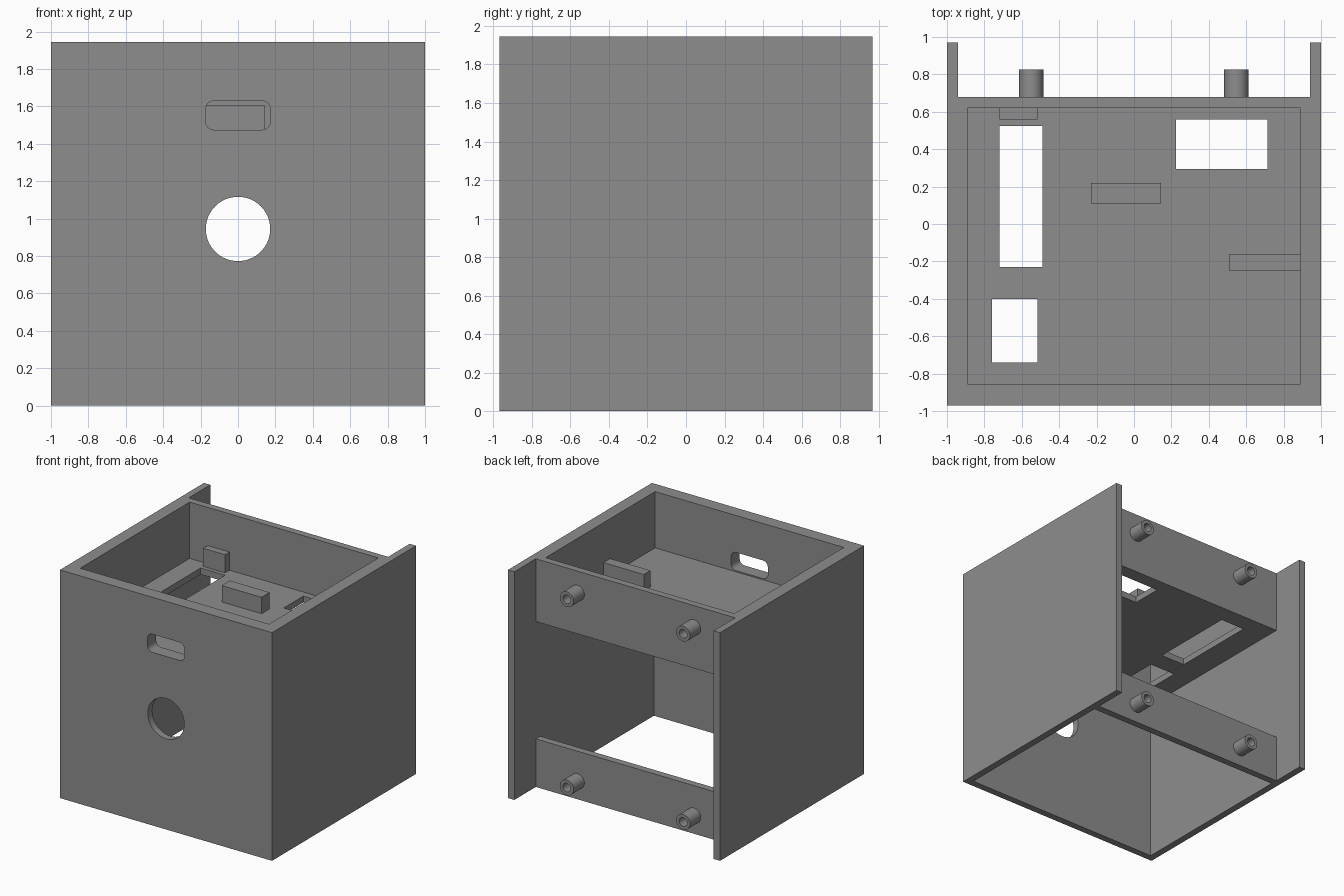
import bpy, bmesh, math
from mathutils import Matrix

if "Cube" in bpy.data.objects:
    bpy.data.objects.remove(bpy.data.objects["Cube"])

grey = bpy.data.materials.new("plain_grey")
grey.diffuse_color = (0.27, 0.27, 0.27, 1)
grey.use_nodes = True
grey.node_tree.nodes["Principled BSDF"].inputs["Base Color"].default_value = grey.diffuse_color


def finish(name, bm):
    mesh = bpy.data.meshes.new(name)
    bm.to_mesh(mesh)
    bm.free()
    mesh.materials.append(grey)
    obj = bpy.data.objects.new(name, mesh)
    bpy.context.collection.objects.link(obj)
    return obj


def box(name, x0, x1, y0, y1, z0, z1, round_y=0):
    """Box from its limits; round_y rounds the edges that run along y."""
    bm = bmesh.new()
    bmesh.ops.create_cube(bm, size=1)
    for v in bm.verts:
        v.co.x = x1 if v.co.x > 0 else x0
        v.co.y = y1 if v.co.y > 0 else y0
        v.co.z = z1 if v.co.z > 0 else z0
    if round_y:
        edges = [e for e in bm.edges
                 if abs(e.verts[0].co.y - e.verts[1].co.y) > 1e-4]
        bmesh.ops.bevel(bm, geom=edges, offset=round_y, segments=6,
                        affect='EDGES', profile=0.5)
    return finish(name, bm)


def rod(name, x, z, r, y0, y1, sides):
    """Cylinder along y."""
    bm = bmesh.new()
    m = Matrix.Translation((x, (y0 + y1) / 2, z)) @ Matrix.Rotation(math.pi / 2, 4, 'X')
    bmesh.ops.create_cone(bm, cap_ends=True, segments=sides, radius1=r,
                          radius2=r, depth=y1 - y0, matrix=m)
    return finish(name, bm)


def cut(target, cutter):
    cutter.hide_render = True
    mod = target.modifiers.new("cut", 'BOOLEAN')
    mod.operation, mod.solver, mod.object = 'DIFFERENCE', 'EXACT', cutter
    bpy.context.view_layer.objects.active = target
    bpy.ops.object.modifier_apply(modifier=mod.name)
    bpy.data.objects.remove(cutter)


def smooth(obj):
    bpy.ops.object.select_all(action='DESELECT')
    obj.select_set(True)
    bpy.context.view_layer.objects.active = obj
    bpy.ops.object.shade_smooth_by_angle(angle=math.radians(30))


# Housing: a solid block hollowed out from every open side
housing = box("housing", -1, 1, -0.97, 0.97, 0, 1.945)
for limits in [
    (-0.94, 0.94, 0.68, 1.2, -0.2, 2.2),        # recess between the rear wings
    (-0.94, 0.94, -0.91, 0.62, -0.2, 1.41),     # lower compartment
    (-0.89, 0.89, -0.855, 0.62, 1.465, 2.2),    # upper tray
    (-0.94, 0.94, 0.50, 0.80, 0.41, 1.41),      # rear opening
    (-0.72, -0.49, -0.23, 0.525, 1.3, 1.55),    # long tray slot
    (-0.76, -0.515, -0.74, -0.40, 1.3, 1.55),   # front tray opening
    (0.225, 0.715, 0.295, 0.56, 1.3, 1.55),     # rear tray opening
]:
    cut(housing, box("cutter", *limits))
cut(housing, box("slot_cutter", -0.173, 0.173, -1.2, -0.8, 1.475, 1.63, 0.045))
cut(housing, rod("hole_cutter", 0, 0.945, 0.172, -1.2, -0.8, 64))
smooth(housing)

# Upright blocks standing on the tray floor
box("middle_block", -0.23, 0.145, 0.11, 0.22, 1.465, 1.605)
box("side_block", 0.51, 0.89, -0.25, -0.16, 1.465, 1.605)
box("rear_block", -0.72, -0.515, 0.56, 0.62, 1.465, 1.62)

# Hollow mounting posts on the rear panels
for x in (-0.55, 0.547):
    for z in (0.155, 1.76):
        post = rod("mounting_post", x, z, 0.065, 0.68, 0.825, 32)
        cut(post, rod("bore_cutter", x, z, 0.037, 0.681, 0.9, 32))
        smooth(post)
